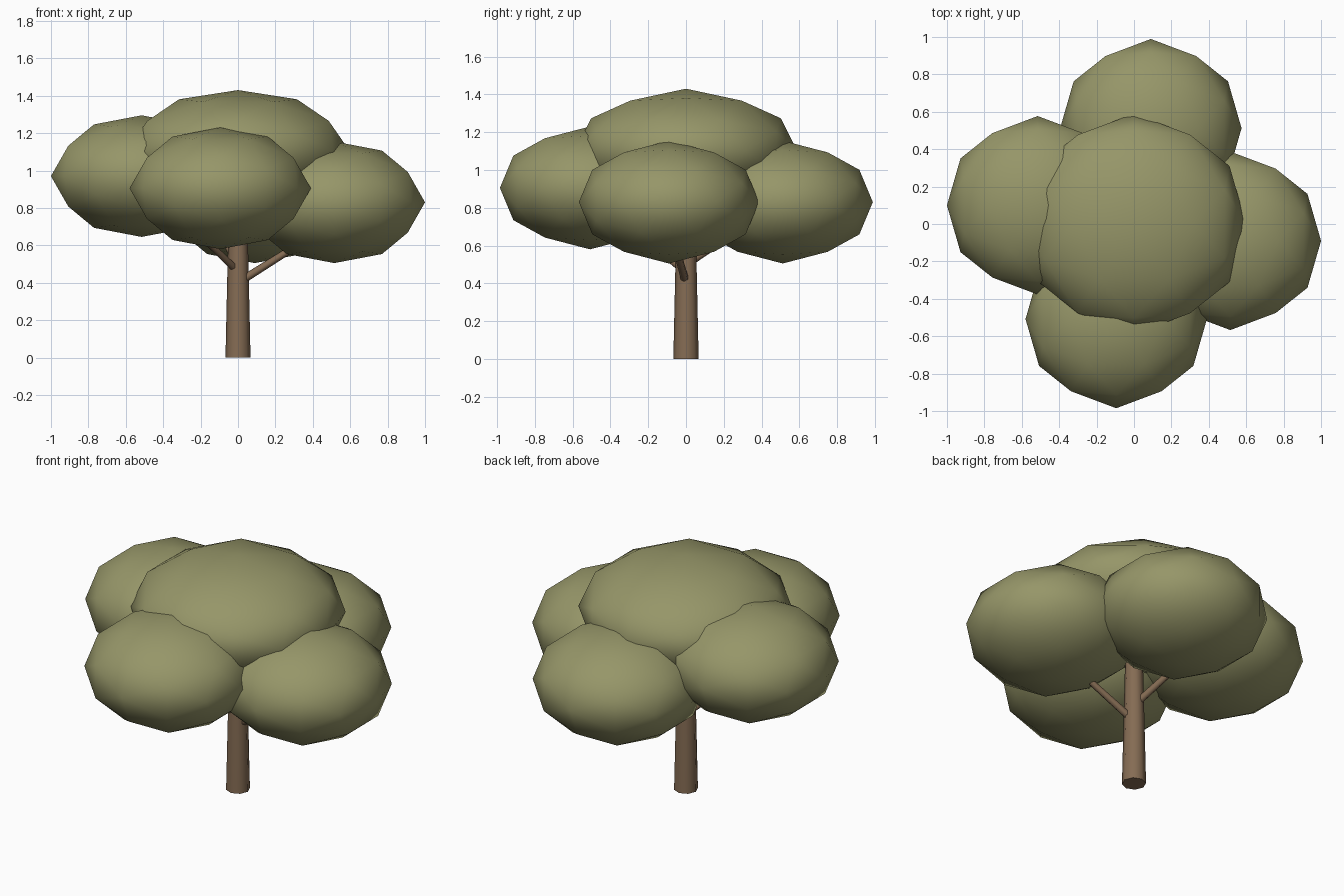
import bpy, bmesh, math
from itertools import product
from mathutils import Vector

if "Cube" in bpy.data.objects:
    bpy.data.objects.remove(bpy.data.objects["Cube"])


def material(name, color):
    m = bpy.data.materials.new(name)
    m.diffuse_color = (*color, 1)
    m.use_nodes = True
    m.node_tree.nodes["Principled BSDF"].inputs["Base Color"].default_value = m.diffuse_color
    return m


LEAF = material("olive_leaves", (0.305, 0.305, 0.14))
BARK = material("brown_bark", (0.235, 0.15, 0.088))


def foliage(name, center, radii):
    # Once-subdivided icosahedron, two-fold axes aligned with x, y and z
    phi = (1 + 5 ** 0.5) / 2
    seeds = [(phi, 1, 0), (1, 0, 0), (phi / 2, (phi - 1) / 2, 0.5)]
    points = set()
    for seed in seeds:
        for k in range(3):
            p = seed[-k:] + seed[:-k] if k else seed
            for s in product((1, -1), repeat=3):
                points.add(tuple(a * b + 0.0 for a, b in zip(p, s)))
    bm = bmesh.new()
    for p in sorted(points):
        bm.verts.new(Vector(p).normalized())
    bmesh.ops.convex_hull(bm, input=bm.verts)
    bmesh.ops.recalc_face_normals(bm, faces=bm.faces)
    for f in bm.faces:
        f.smooth = True
    mesh = bpy.data.meshes.new(name)
    bm.to_mesh(mesh)
    bm.free()
    ob = bpy.data.objects.new(name, mesh)
    bpy.context.collection.objects.link(ob)
    ob.location, ob.scale = center, radii
    mesh.materials.append(LEAF)


def limb(name, start, end, r1, r2, sides):
    # Tapered cylinder between two points
    a, b = Vector(start), Vector(end)
    bpy.ops.mesh.primitive_cone_add(vertices=sides, radius1=r1, radius2=r2,
                                    depth=(b - a).length, location=(a + b) / 2)
    ob = bpy.context.object
    ob.name = name
    ob.rotation_euler = (b - a).to_track_quat('Z', 'Y').to_euler()
    ob.data.materials.append(BARK)
    bpy.ops.object.shade_smooth_by_angle(angle=math.radians(62))


# Trunk
limb("trunk", (0, 0, 0), (0, 0, 0.95), 0.067, 0.046, 8)

# Three branches spread around the trunk
for i, (deg, z) in enumerate([(-10, 0.40), (110, 0.50), (230, 0.46)]):
    t = math.radians(deg)
    limb(f"branch_{i + 1}", (0, 0, z),
         (0.42 * math.cos(t), 0.42 * math.sin(t), z + 0.26), 0.022, 0.017, 6)

# Leaf clumps: crown plus four around it
foliage("crown_top", (0, 0, 1.1), (0.6, 0.59, 0.33))
for name, center in [("leaves_right", (0.515, -0.09, 0.83)),
                     ("leaves_back", (0.09, 0.512, 0.83)),
                     ("leaves_left", (-0.515, 0.1, 0.97)),
                     ("leaves_front", (-0.095, -0.508, 0.905))]:
    foliage(name, center, (0.485, 0.477, 0.325))
